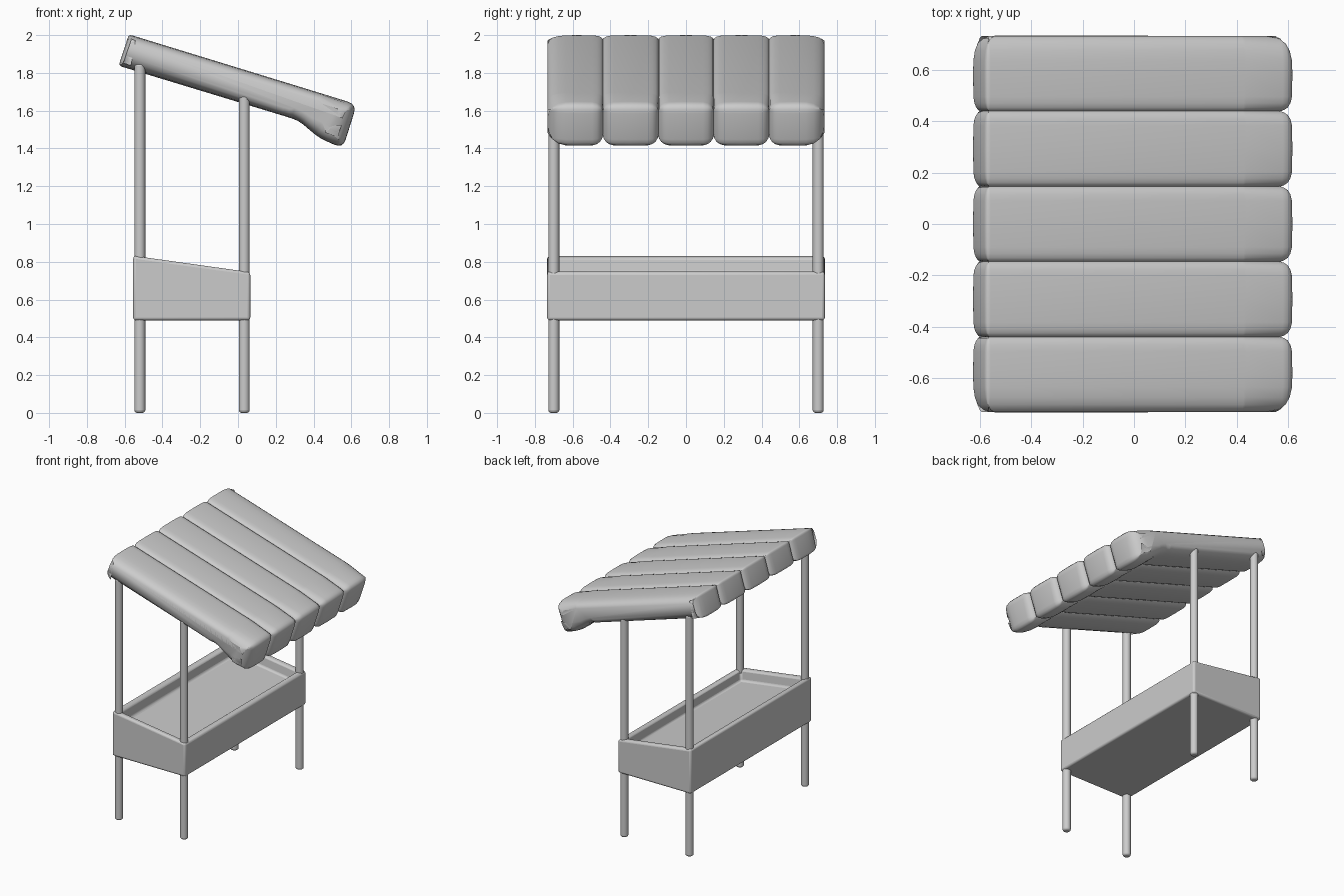
import bpy, bmesh
from mathutils import Vector

if "Cube" in bpy.data.objects:
    bpy.data.objects.remove(bpy.data.objects["Cube"])


def finish(name, bm, bevel=0.0, angle=40):
    bmesh.ops.recalc_face_normals(bm, faces=bm.faces[:])
    me = bpy.data.meshes.new(name)
    bm.to_mesh(me)
    bm.free()
    ob = bpy.data.objects.new(name, me)
    bpy.context.collection.objects.link(ob)
    if bevel:
        m = ob.modifiers.new("Bevel", 'BEVEL')
        m.width, m.segments, m.limit_method = bevel, 3, 'ANGLE'
    bpy.ops.object.select_all(action='DESELECT')
    ob.select_set(True)
    bpy.context.view_layer.objects.active = ob
    bpy.ops.object.shade_smooth_by_angle(angle=angle * 0.0174533)
    return ob


# Four round posts with softened ends
def post(name, x, y, top):
    bm = bmesh.new()
    bmesh.ops.create_cone(bm, cap_ends=True, segments=16, radius1=0.029,
                          radius2=0.029, depth=top)
    bmesh.ops.translate(bm, verts=bm.verts, vec=(x, y, top / 2))
    finish(name, bm, 0.014)


for side, y in (("left", -0.70), ("right", 0.70)):
    post("back_post_" + side, -0.52, y, 1.85)
    post("front_post_" + side, 0.033, y, 1.68)

# Display tray: sloped-top box with a recessed floor
bm = bmesh.new()
bmesh.ops.create_cube(bm, size=1)
for v in bm.verts:
    front = v.co.x > 0
    v.co = Vector((0.065 if front else -0.555, 1.47 * v.co.y,
                   0.49 if v.co.z < 0 else (0.745 if front else 0.832)))
bm.normal_update()
top = max(bm.faces, key=lambda f: f.normal.z)
bmesh.ops.inset_region(bm, faces=[top], thickness=0.065)
for v in top.verts:
    v.co.z += 0.0
bmesh.ops.inset_region(bm, faces=[top], thickness=0.012)
bmesh.ops.translate(bm, verts=top.verts[:], vec=(0, 0, -0.085))
finish("display_tray", bm, 0.015)

# Awning side profile: x, z, corner radius, puffiness
corners = [(-0.632, 1.838, 0.02, 1.0), (0.25, 1.570, 0.02, 0.7),
           (0.32, 1.548, 0.04, 0.9), (0.43, 1.455, 0.04, 1.2),
           (0.555, 1.40, 0.05, 1.8), (0.629, 1.633, 0.05, 1.5),
           (0.42, 1.698, 0.02, 0.7), (-0.578, 2.004, 0.02, 0.7)]
profile = []
n = len(corners)
for i, (x, z, r, f) in enumerate(corners):
    p = Vector((x, z))
    a = p + (Vector(corners[i - 1][:2]) - p).normalized() * r
    b = p + (Vector(corners[(i + 1) % n][:2]) - p).normalized() * r
    for k in range(5):
        t = k / 4
        profile.append((a * (1 - t) ** 2 + p * 2 * t * (1 - t) + b * t * t, f))

# Inward offset direction for each profile point
inward = []
for i in range(len(profile)):
    d = (profile[(i + 1) % len(profile)][0] - profile[i - 1][0]).normalized()
    inward.append(Vector((-d.y, d.x)))

# Stations across the five padded strips: (y, inset)
W = 1.466 / 5
seam = [(W / 2, 0.034), (0.142, 0.022), (0.132, 0.012), (0.115, 0.005), (0.09, 0.001)]
end = [(W / 2, 0.062), (0.137, 0.036), (0.118, 0.018), (0.09, 0.007), (0.05, 0.001)]
stations = []
for s in range(5):
    c = (s - 2) * W
    left = end if s == 0 else seam
    right = end if s == 4 else seam
    stations += [(c - o, d) for o, d in (left if s == 0 else left[1:])]
    stations.append((c, 0.0))
    stations += [(c + o, d) for o, d in reversed(right)]

bm = bmesh.new()
rings = []
for y, d in stations:
    ring = []
    for (p, f), nrm in zip(profile, inward):
        q = p + nrm * d * f
        ring.append(bm.verts.new((q.x, y, q.y)))
    rings.append(ring)
for r0, r1 in zip(rings, rings[1:]):
    for i in range(len(r0)):
        bm.faces.new((r0[i - 1], r0[i], r1[i], r1[i - 1]))
bm.faces.new(rings[0])
bm.faces.new(rings[-1])
finish("padded_awning", bm, angle=60)
